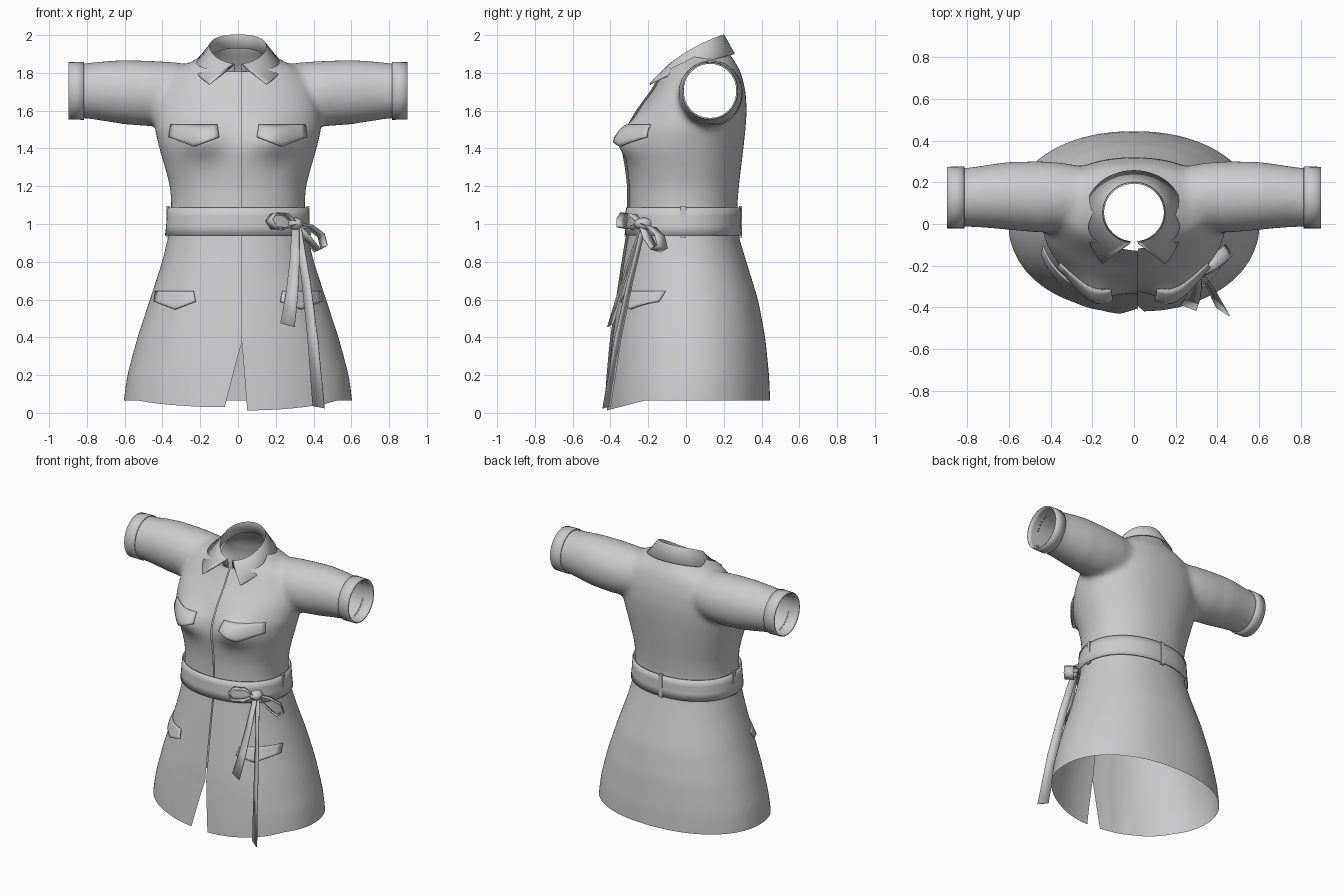
import bpy, bmesh, math
from mathutils import Vector
from mathutils.bvhtree import BVHTree

if "Cube" in bpy.data.objects:
    bpy.data.objects.remove(bpy.data.objects["Cube"])

fabric = bpy.data.materials.new("grey_fabric")
fabric.use_nodes = True
fabric.diffuse_color = (0.6, 0.6, 0.61, 1)
fabric.node_tree.nodes["Principled BSDF"].inputs["Base Color"].default_value = (0.6, 0.6, 0.61, 1)


def make(name, bm, thick=0, angle=40):
    """Turn a bmesh into a shaded object, with optional cloth thickness."""
    mesh = bpy.data.meshes.new(name)
    bm.to_mesh(mesh)
    bm.free()
    mesh.materials.append(fabric)
    ob = bpy.data.objects.new(name, mesh)
    bpy.context.collection.objects.link(ob)
    if thick:
        mod = ob.modifiers.new("thickness", "SOLIDIFY")
        mod.thickness, mod.offset = thick, 0
    bpy.ops.object.select_all(action="DESELECT")
    ob.select_set(True)
    bpy.context.view_layer.objects.active = ob
    bpy.ops.object.shade_smooth_by_angle(angle=math.radians(angle))
    return ob


def loft(bm, rows, closed=True, caps=False):
    """Skin a list of equally long point rows."""
    grid = [[bm.verts.new(p) for p in row] for row in rows]
    n = len(grid[0])
    for a, b in zip(grid, grid[1:]):
        for i in range(n if closed else n - 1):
            j = (i + 1) % n
            bm.faces.new((a[i], a[j], b[j], b[i]))
    if caps:
        bm.faces.new(grid[0][::-1])
        bm.faces.new(grid[-1])


def lookup(table, t):
    """Linear interpolation in a table keyed by its first column."""
    for a, b in zip(table, table[1:]):
        if t <= b[0]:
            k = (t - a[0]) / (b[0] - a[0])
            return [p + (q - p) * k for p, q in zip(a[1:], b[1:])]
    return table[-1][1:]


# Body profile: height, half width, front, back
BODY = [(-.1, .612, -.425, .448), (.07, .605, -.42, .446), (.2, .587, -.41, .44),
        (.4, .533, -.39, .42), (.6, .467, -.36, .382), (.8, .402, -.33, .32),
        (.95, .366, -.305, .275), (1.1, .353, -.3, .272), (1.2, .36, -.3, .28),
        (1.3, .387, -.312, .292), (1.4, .417, -.325, .304), (1.5, .44, -.305, .315),
        (1.6, .44, -.255, .322), (1.7, .415, -.18, .316), (1.8, .36, -.12, .293),
        (1.84, .3, -.1, .272), (1.88, .19, -.09, .245), (1.94, .15, -.085, .208),
        (2.1, .145, -.085, .2)]
# Sleeve profile: distance out, centre y, centre z, radius y, radius z
SLEEVE = [(.2, .13, 1.69, .14, .15), (.35, .13, 1.69, .165, .168), (.45, .13, 1.69, .172, .174),
          (.6, .135, 1.698, .164, .171), (.7, .133, 1.703, .152, .16),
          (.8, .128, 1.705, .142, .147), (.95, .126, 1.705, .14, .143)]


def body_ring(z, grow=0, n=72):
    w, front, back = lookup(BODY, z)
    mid, half = (front + back) / 2, (back - front) / 2
    ring = []
    for i in range(n):
        a = math.tau * i / n
        c, s = math.cos(a), math.sin(a)
        x = (w + grow) * math.copysign(abs(c) ** .93, c)
        y = mid + (half + grow) * math.copysign(abs(s) ** .93, s)
        if s < 0:
            y -= .075 * math.exp(-((abs(x) - .19) / .11) ** 2 - ((z - 1.45) / .09) ** 2)
        ring.append((x, y, z))
    return ring


def sleeve_ring(x, side, grow=0, n=40):
    cy, cz, ry, rz = lookup(SLEEVE, x)
    return [(side * x, cy + (ry + grow) * math.cos(math.tau * i / n),
             cz + (rz + grow) * math.sin(math.tau * i / n)) for i in range(n)]


# Body and sleeves fused into one smooth solid
bm = bmesh.new()
loft(bm, [body_ring(-.1 + i * .04) for i in range(56)], caps=True)
for side in (1, -1):
    loft(bm, [sleeve_ring(.2 + i * .05, side) for i in range(16)], caps=True)
bmesh.ops.recalc_face_normals(bm, faces=bm.faces[:])
solid = make("solid", bm)
mod = solid.modifiers.new("fuse", "REMESH")
mod.mode, mod.voxel_size = "VOXEL", .018
mod = solid.modifiers.new("soften", "SMOOTH")
mod.factor, mod.iterations = .5, 10
bm = bmesh.new()
bm.from_object(solid, bpy.context.evaluated_depsgraph_get())
bpy.data.objects.remove(solid)

# Open the hem, neck and sleeve ends
for co, no in (((0, 0, .065), (0, 0, -1)), ((0, -.09, 1.82), (0, -.48, 1)),
               ((.87, 0, 0), (1, 0, 0)), ((-.87, 0, 0), (-1, 0, 0))):
    bmesh.ops.bisect_plane(bm, geom=bm.verts[:] + bm.edges[:] + bm.faces[:],
                           plane_co=co, plane_no=no, clear_outer=True)

# Front opening: cut, overlap the panels and spread the skirt slit
SEAM = .02
near = [f for f in bm.faces if f.calc_center_median().y < 0 and abs(f.calc_center_median().x) < .2]
geom = set(near) | {e for f in near for e in f.edges} | {v for f in near for v in f.verts}
bmesh.ops.bisect_plane(bm, geom=list(geom), plane_co=(SEAM, 0, 0), plane_no=(1, 0, 0))
cut = [e for e in bm.edges if all(abs(v.co.x - SEAM) < 1e-4 and v.co.y < 0 for v in e.verts)]
bmesh.ops.split_edges(bm, edges=cut)
for v in bm.verts:
    if v.co.y > 0 or not v.link_faces:
        continue
    x, y, z = v.co
    right = sum(f.calc_center_median().x - SEAM for f in v.link_faces) < 0
    if right and x > -.1:
        v.co.y -= .012 * (x + .1) / .12
    spread = max(0, 1 - abs(x - SEAM) / .3) * max(0, 1 - z / .37)
    if y < -.2:
        v.co.x += spread * (-.11 if right else .035)
    drop = min(1, max(0, (-y - .22) / .2)) * max(0, (.3 - z) / .235)
    v.co.z -= drop * (.035 if right else .052)
surface = BVHTree.FromBMesh(bm)
make("dress_body", bm, angle=60)

# Cuffs
for side, word in ((1, "left"), (-1, "right")):
    bm = bmesh.new()
    loft(bm, [sleeve_ring(x, side, .003) for x in (.815, .857, .897)])
    make(word + "_cuff", bm, .008)

# Belt with its loops
bm = bmesh.new()
loft(bm, [body_ring(z, .014) for z in (.94, .99, 1.04, 1.088)])
make("belt", bm, .008)
for name, x, y, sx, sy in (("left_belt_loop", .371, -.015, .016, .028),
                           ("right_belt_loop", -.371, -.015, .016, .028),
                           ("back_belt_loop", 0, .288, .028, .016)):
    bm = bmesh.new()
    bmesh.ops.create_cube(bm, size=1)
    bmesh.ops.scale(bm, vec=(sx, sy, .165), verts=bm.verts[:])
    bmesh.ops.translate(bm, vec=(x, y, 1.012), verts=bm.verts[:])
    make(name, bm)

# Collar: stand, fold and leaf running around the neck
stand, fold, leaf = [], [], []
for i in range(49):
    t = i / 24 - 1
    side, s = (1 if t >= 0 else -1), 1 - abs(t)
    a = .12 + (math.pi - .12) * s
    x, y = .152 * math.sin(a), .055 - .147 * math.cos(a)
    z = 1.922 - .078 * math.cos(a) + .015 * math.sin(a) ** 2
    stand.append((side * x * .97, .055 + (y - .055) * .97, z - .07))
    fold.append((side * x, y, z))
    b = .69 + (math.pi - .69) * s
    leaf.append((side * .238 * math.sin(b), .04 - .215 * math.cos(b) - .066 * (1 - s) ** 4,
                 1.9 - .16 * (1 - s) ** 2))
bm = bmesh.new()
loft(bm, [stand, fold, leaf], closed=False)
make("collar", bm, .008)


def flap(name, side, inner, outer, top, low, tip):
    """Pointed pocket flap laid on the body, lifting towards its tip."""
    bm = bmesh.new()
    rows = []
    for r in range(6):
        v, row = r / 5, []
        for c in range(11):
            u = c / 10
            end = low + (tip - low) * (1 - abs(2 * u - 1))
            x = side * (inner + (outer - inner) * u + .02 * v * (u - .5))
            z = top + (end - top) * v
            hit = surface.ray_cast(Vector((x, -2, z)), Vector((0, 1, 0)))[0]
            row.append((x, hit.y - .006 - .016 * v, z))
        rows.append(row)
    loft(bm, rows, closed=False)
    make(name, bm, .008)


for side, word in ((1, "left"), (-1, "right")):
    flap(word + "_chest_flap", side, .11, .355, 1.525, 1.46, 1.41)
    flap(word + "_hip_flap", side, .235, .435, .645, .59, .548)


def ribbon(name, path, width, ends=(1, 1), closed=False):
    """Flat band following a path, spread along one direction."""
    bm = bmesh.new()
    n = len(path) - 1
    rows = []
    for i, p in enumerate(path):
        k = ends[0] + (ends[1] - ends[0]) * i / n
        rows.append([Vector(p) + Vector(width) * k * d for d in (-.5, .5)])
    if closed:
        rows.append(rows[0])
    loft(bm, rows, closed=False)
    bmesh.ops.remove_doubles(bm, verts=bm.verts[:], dist=1e-4)
    make(name, bm, .006)


# Bow: two loops, a knot and two hanging tails
ribbon("bow_front_loop", [(.3, -.23, 1), (.25, -.28, 1.05), (.19, -.32, 1.055), (.165, -.34, 1.02),
                          (.19, -.34, .98), (.25, -.29, .975)], (.035, -.055, .01), closed=True)
ribbon("bow_side_loop", [(.3, -.23, 1), (.38, -.185, .985), (.44, -.14, .94), (.455, -.125, .88),
                         (.42, -.16, .86), (.37, -.2, .92)], (.035, -.055, .015), closed=True)
ribbon("short_tail", [(.305, -.235, .99), (.3, -.3, .8), (.285, -.355, .62), (.262, -.4, .465)],
       (.075, -.03, -.02), (.5, 1))
ribbon("long_tail", [(.315, -.225, .99), (.36, -.295, .7), (.395, -.36, .4), (.427, -.42, .03)],
       (.062, -.04, -.012), (.6, 1))
bm = bmesh.new()
bmesh.ops.create_uvsphere(bm, u_segments=10, v_segments=6, radius=1)
bmesh.ops.scale(bm, vec=(.042, .05, .034), verts=bm.verts[:])
bmesh.ops.translate(bm, vec=(.305, -.225, 1), verts=bm.verts[:])
make("bow_knot", bm)
